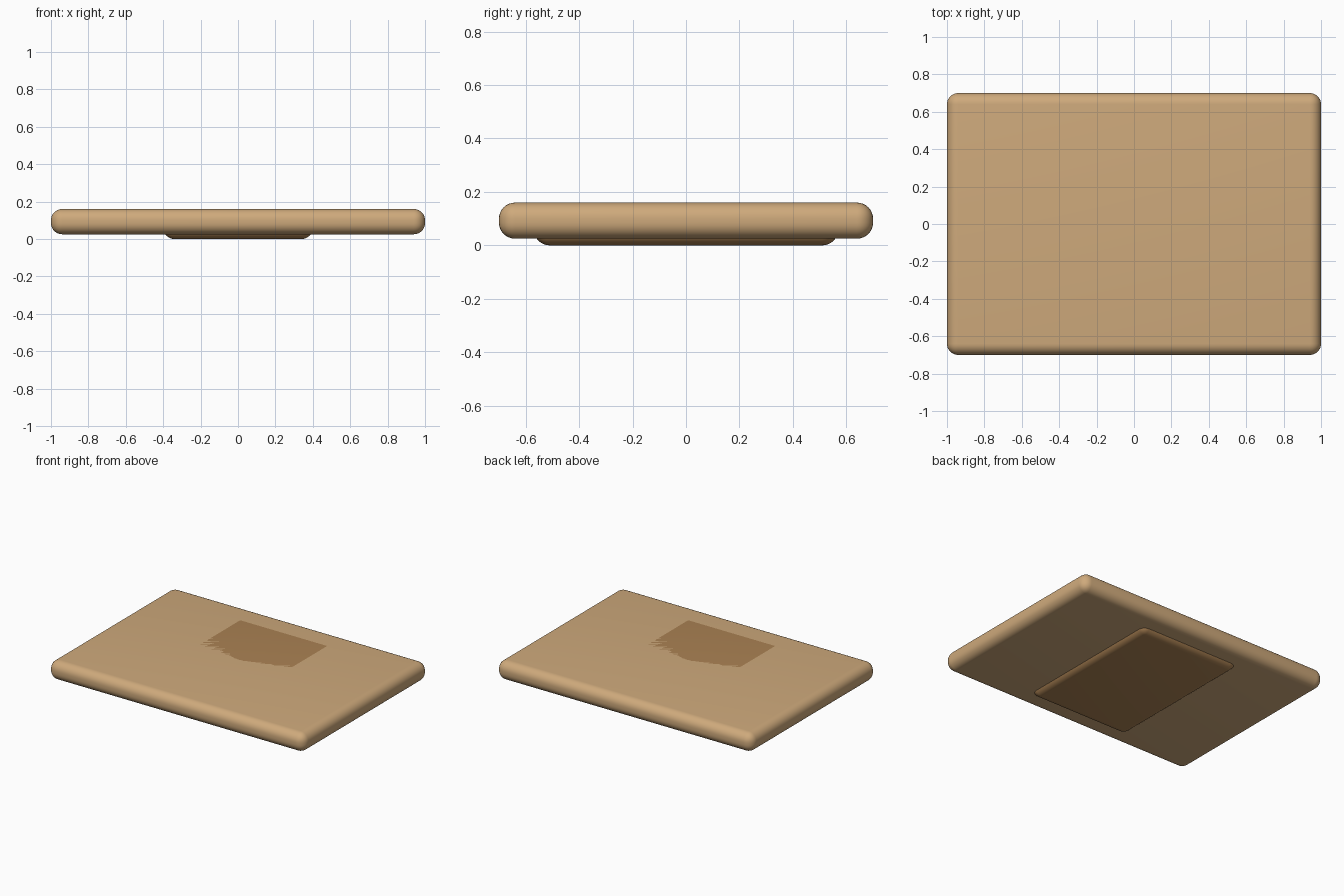
import bpy

if "Cube" in bpy.data.objects:
    bpy.data.objects.remove(bpy.data.objects["Cube"])


def rounded_box(name, size, z0, z1, radius, color):
    bpy.ops.mesh.primitive_cube_add(size=1, location=(0, 0, (z0 + z1) / 2))
    ob = bpy.context.object
    ob.name = name
    ob.scale = (size[0], size[1], z1 - z0)
    bpy.ops.object.transform_apply(location=False, rotation=False, scale=True)
    bevel = ob.modifiers.new("rounding", 'BEVEL')
    bevel.width = radius
    bevel.segments = 8
    bpy.ops.object.modifier_apply(modifier=bevel.name)
    bpy.ops.object.shade_smooth_by_angle()
    mat = bpy.data.materials.new(name + "_color")
    mat.diffuse_color = color
    mat.use_nodes = True
    mat.node_tree.nodes["Principled BSDF"].inputs["Base Color"].default_value = mat.diffuse_color
    ob.data.materials.append(mat)
    return ob


# Wide rounded slab
rounded_box("slab", (2.0, 1.4), 0.025, 0.16, 0.06, (0.62, 0.40, 0.20, 1))

# Darker core running through the slab and showing underneath
rounded_box("core", (0.80, 1.14), 0.0, 0.16, 0.06, (0.42, 0.23, 0.09, 1))
